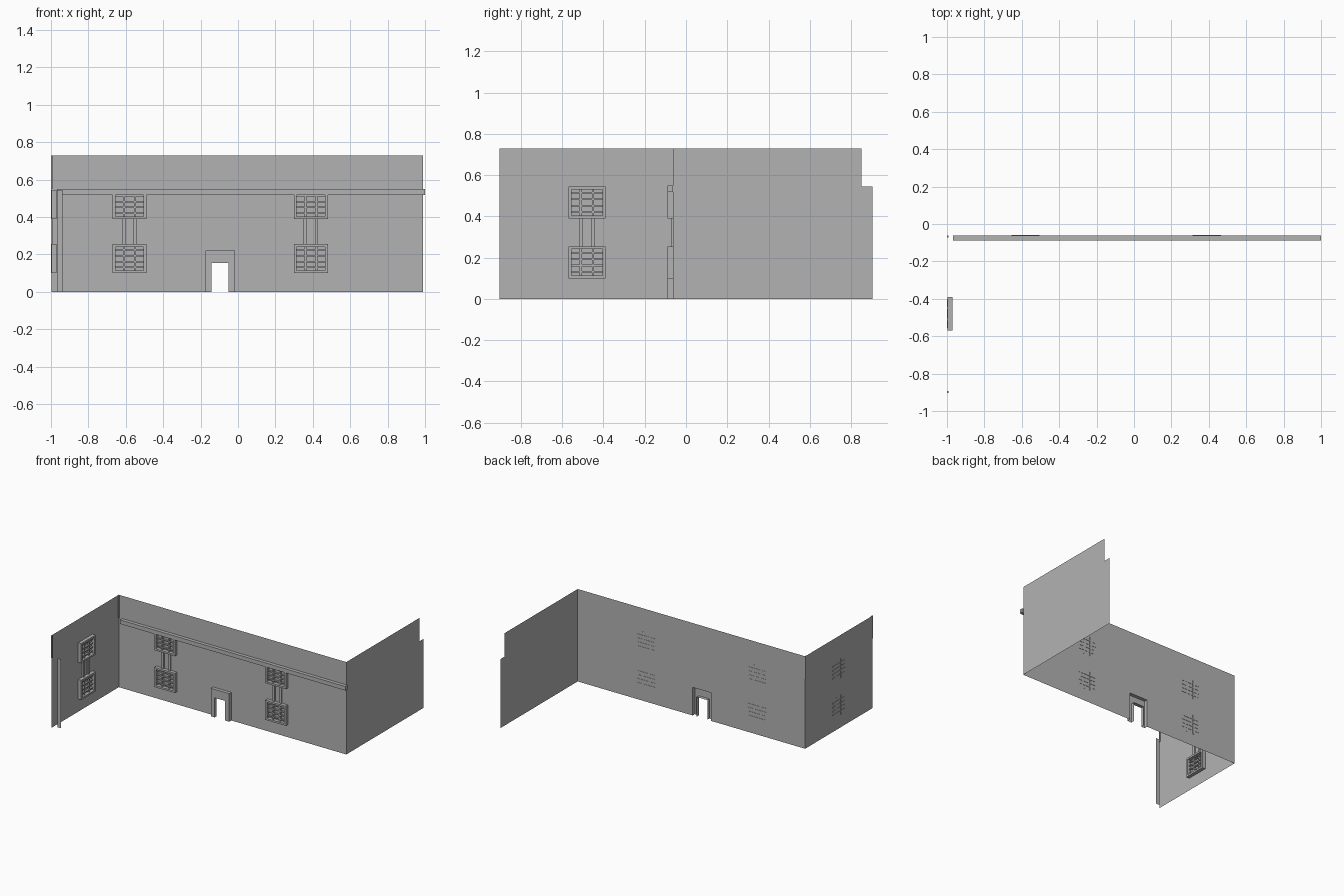
import bpy, bmesh
from math import radians
from mathutils import Matrix

cube = bpy.data.objects.get("Cube")
if cube:
    bpy.data.objects.remove(cube, do_unlink=True)

GREY = (0.45, 0.45, 0.45, 1)
mat = bpy.data.materials.new("plain grey")
mat.use_nodes = True
mat.diffuse_color = GREY
mat.node_tree.nodes["Principled BSDF"].inputs["Base Color"].default_value = GREY

BACK, LEFT, RIGHT = -0.062, -0.998, 0.99   # wall planes
TOP, LEDGE, DEPTH = 0.73, 0.55, 0.027


def finish(name, bm, matrix=Matrix()):
    mesh = bpy.data.meshes.new(name)
    bm.to_mesh(mesh)
    bm.free()
    mesh.materials.append(mat)
    ob = bpy.data.objects.new(name, mesh)
    ob.matrix_world = matrix
    bpy.context.collection.objects.link(ob)
    return ob


def add_box(bm, x, y, z):
    """Box from three (low, high) ranges."""
    spans = (x, y, z)
    size = [b - a for a, b in spans]
    mid = [(a + b) / 2 for a, b in spans]
    bmesh.ops.create_cube(bm, size=1,
                          matrix=Matrix.Translation(mid) @ Matrix.Diagonal((*size, 1)))


def box(name, x, y, z):
    bm = bmesh.new()
    add_box(bm, x, y, z)
    return finish(name, bm)


def sheet(name, points):
    bm = bmesh.new()
    bm.faces.new([bm.verts.new(p) for p in points])
    return finish(name, bm)


def u_shape(outer, inner, y):
    """Doorway outline in the wall plane: outer and inner (left, right, top)."""
    (a, b, t), (c, d, s) = outer, inner
    outline = [(a, 0), (a, t), (b, t), (b, 0), (d, 0), (d, s), (c, s), (c, 0)]
    return [(x, y, z) for x, z in outline]


# Single-skin walls
door_outer, door_inner = (-0.175, -0.015, 0.222), (-0.143, -0.05, 0.155)
sheet("main_wall", u_shape((LEFT, RIGHT, TOP), door_outer, BACK))
sheet("left_side_wall", [(RIGHT, BACK, 0), (RIGHT, 0.903, 0), (RIGHT, 0.903, 0.545),
                         (RIGHT, 0.85, 0.545), (RIGHT, 0.85, TOP), (RIGHT, BACK, TOP)])
sheet("right_side_wall", [(LEFT, -0.904, 0), (LEFT, BACK, 0),
                          (LEFT, BACK, TOP), (LEFT, -0.904, TOP)])

# Narrow free-standing strip near the end of the side wall
sheet("end_strip", [(x, -0.87, z) for x, z in
                    ((-0.968, 0), (-0.938, 0), (-0.938, 0.545), (-0.968, 0.545))])

# Slim upper trims at both ends of the right side wall
for name, y in (("front_trim", -0.904), ("corner_trim", BACK - 0.01)):
    box(name, (-1, -0.992), (y, y + 0.01), (LEDGE, TOP))

# Ledge along the main wall
box("ledge", (-0.968, 1), (BACK - DEPTH, BACK), (0.518, LEDGE))

# Door surround: front face with side reveals, open at the back
bm = bmesh.new()
front = [bm.verts.new(p) for p in u_shape(door_outer, door_inner, BACK - DEPTH)]
rear = [bm.verts.new(p) for p in u_shape(door_outer, door_inner, BACK)]
bm.faces.new(front)
for i in range(len(front)):
    j = (i + 1) % len(front)
    if i not in (3, 7):
        bm.faces.new((front[i], front[j], rear[j], rear[i]))
bmesh.ops.recalc_face_normals(bm, faces=bm.faces)
finish("door_surround", bm)


# Windows: two framed grids joined by a pair of posts
def window_pair(name, matrix):
    half, rim, height = 0.09, 0.014, 0.155
    bm = bmesh.new()
    for base in (0.1, 0.39):
        top = base + height
        for side in (-1, 1):
            x = sorted((side * half, side * (half - rim)))
            add_box(bm, x, (-DEPTH, 0), (base, top))
        for z in (base, top - rim):
            add_box(bm, (-half, half), (-DEPTH, 0), (z, z + rim))
        for x in (-0.03, 0.03):
            add_box(bm, (x - 0.005, x + 0.005), (-0.016, 0.001), (base, top))
        for i in range(1, 5):
            z = base + height * i / 5
            add_box(bm, (-half + rim, half - rim), (-0.014, 0.002), (z - 0.004, z + 0.004))
    for x in (-0.03, 0.03):
        add_box(bm, (x - 0.009, x + 0.009), (-0.01, 0), (0.255, 0.39))
    finish(name, bm, matrix)


window_pair("main_window_right", Matrix.Translation((-0.58, BACK, 0)))
window_pair("main_window_left", Matrix.Translation((0.39, BACK, 0)))
window_pair("side_window", Matrix.Translation((LEFT, -0.48, 0))
            @ Matrix.Rotation(radians(90), 4, "Z"))
